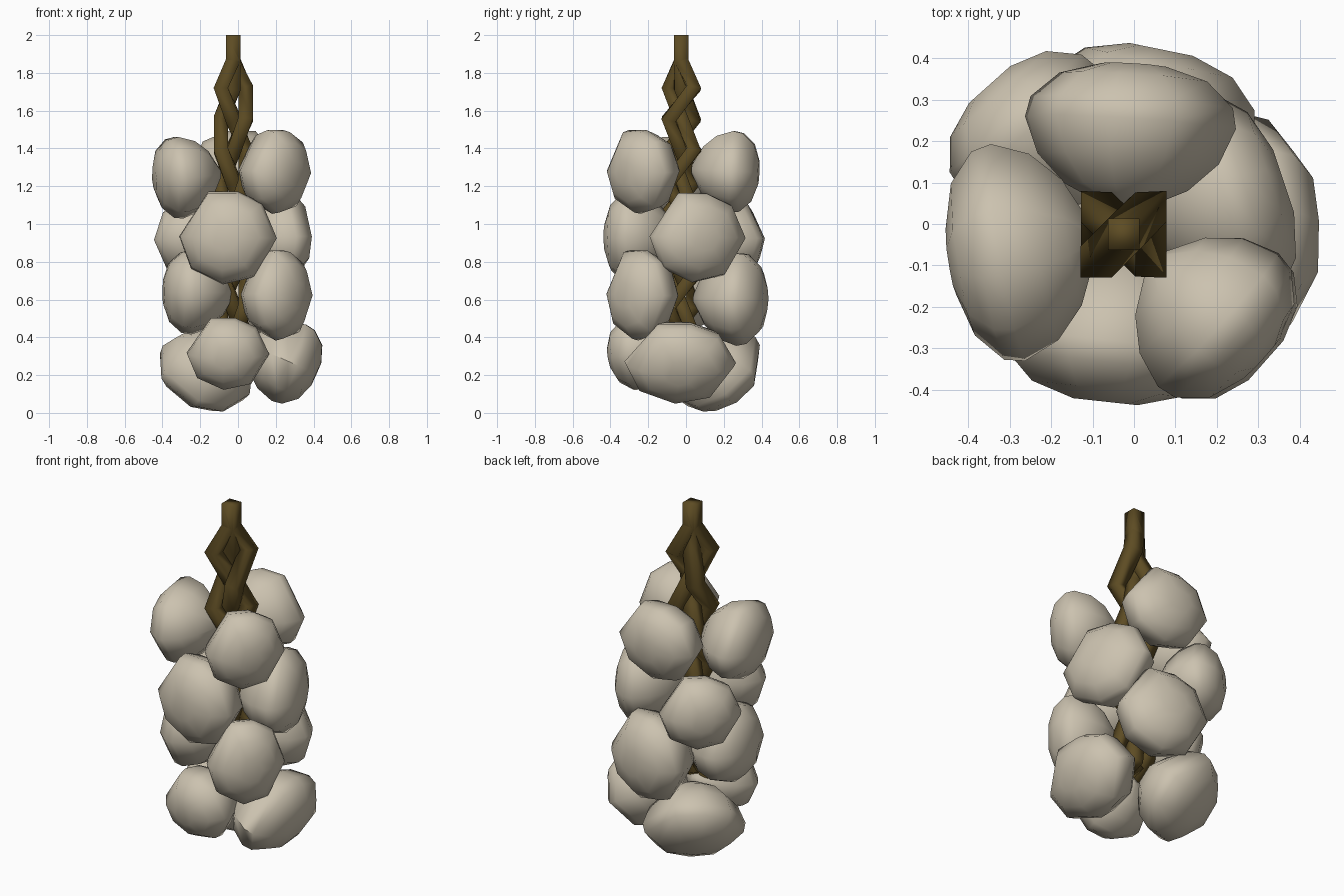
import bpy, bmesh, math
from mathutils import Vector

cube = bpy.data.objects.get("Cube")
if cube:
    bpy.data.objects.remove(cube)


def material(name, rgb):
    m = bpy.data.materials.new(name)
    m.use_nodes = True
    m.diffuse_color = (*rgb, 1)
    m.node_tree.nodes["Principled BSDF"].inputs["Base Color"].default_value = (*rgb, 1)
    return m


CREAM = material("cream_skin", (0.60, 0.54, 0.43))
BROWN = material("dry_stalk", (0.11, 0.072, 0.017))
AXIS = Vector((-0.025, -0.025, 0))


def finish(name, bm, mat, angle):
    bmesh.ops.recalc_face_normals(bm, faces=bm.faces)
    mesh = bpy.data.meshes.new(name)
    bm.to_mesh(mesh)
    bm.free()
    mesh.materials.append(mat)
    ob = bpy.data.objects.new(name, mesh)
    bpy.context.collection.objects.link(ob)
    bpy.ops.object.select_all(action="DESELECT")
    ob.select_set(True)
    bpy.context.view_layer.objects.active = ob
    bpy.ops.object.shade_smooth_by_angle(angle=math.radians(angle))


def loft(bm, rings):
    """Skin a list of equal rings of points and cap both ends."""
    rows = [[bm.verts.new(p) for p in ring] for ring in rings]
    n = len(rows[0])
    for a, b in zip(rows, rows[1:]):
        for i in range(n):
            j = (i + 1) % n
            bm.faces.new((a[i], a[j], b[j], b[i]))
    bm.faces.new(rows[0])
    bm.faces.new(rows[-1])


# Bulb profile along its axis: (distance outwards, radius), narrow neck inside
PROFILE = [(-1.15, 0.1), (-0.8, 0.58), (-0.38, 0.86), (0.15, 1.0),
           (0.45, 0.96), (0.82, 0.7), (1.0, 0.3)]
# Uneven outline of a bulb seen from its outer end
OUTLINE = [(1, -0.02), (0.7, 0.72), (0.2, 0.97), (-0.4, 0.97),
           (-1, 0.02), (-0.76, -0.66), (-0.1, -1), (0.55, -0.84)]


def bulb(name, centre, half_size, tilt):
    depth, width, height = half_size
    centre = Vector(centre)
    flat = centre - AXIS
    flat.z = 0
    flat.normalize()
    side = Vector((-flat.y, flat.x, 0))
    t = math.radians(tilt)
    z = Vector((0, 0, 1))
    out = flat * math.cos(t) - z * math.sin(t)
    up = z * math.cos(t) + flat * math.sin(t)
    bm = bmesh.new()
    loft(bm, [[centre + out * d * depth + side * x * r * width + up * y * r * height
               for x, y in OUTLINE] for d, r in PROFILE])
    finish(name, bm, CREAM, 60)


# Four tiers of three bulbs: centre, half depth, width and height, downward tilt
BULBS = {
    "top_right_bulb": ((-0.28, -0.065, 1.25), (0.165, 0.265, 0.22), 5),
    "top_back_bulb": ((-0.01, 0.22, 1.28), (0.165, 0.255, 0.22), 3),
    "top_front_left_bulb": ((0.185, -0.215, 1.28), (0.165, 0.217, 0.225), 3),
    "upper_front_bulb": ((-0.05, -0.255, 0.93), (0.175, 0.26, 0.25), 0),
    "upper_left_bulb": ((0.2, 0.05, 0.93), (0.17, 0.265, 0.24), 0),
    "upper_back_right_bulb": ((-0.235, 0.21, 0.92), (0.17, 0.222, 0.205), 0),
    "middle_right_bulb": ((-0.22, -0.04, 0.64), (0.175, 0.25, 0.225), 0),
    "middle_back_bulb": ((0.03, 0.245, 0.605), (0.18, 0.26, 0.25), 0),
    "middle_front_left_bulb": ((0.195, -0.22, 0.625), (0.165, 0.212, 0.242), 0),
    "bottom_left_bulb": ((0.245, -0.03, 0.28), (0.185, 0.295, 0.225), 24),
    "bottom_front_bulb": ((-0.05, -0.235, 0.32), (0.175, 0.22, 0.195), 10),
    "bottom_back_right_bulb": ((-0.16, 0.155, 0.24), (0.18, 0.275, 0.25), 42),
}
for name, spec in BULBS.items():
    bulb(name, *spec)

# Three stalks plaited along a figure of eight, gathered at the top
CYCLE = [(1, 1), (1, -1), (0, 0), (-1, 1), (-1, -1), (0, 0)]
REACH, HALF, STEP = 0.066, 0.038, 0.165


def stalk(name, phase):
    path = [AXIS + Vector((0, 0, 2.0)), AXIS + Vector((0, 0, 1.86))]
    for k in range(9):
        x, y = CYCLE[(phase + k) % len(CYCLE)]
        path.append(AXIS + Vector((x * REACH, y * REACH, 1.72 - k * STEP)))
    rings = []
    for i, p in enumerate(path):
        # Square section kept across the direction of the stalk
        run = path[i] - path[i + 1] if i == 0 else path[i - 1] - path[min(i + 1, len(path) - 1)]
        run.normalize()
        u = Vector((1, 0, 0))
        u = (u - run * u.dot(run)).normalized()
        v = run.cross(u)
        rings.append([p + (u * a + v * b) * HALF
                      for a, b in ((1, 1), (-1, 1), (-1, -1), (1, -1))])
    bm = bmesh.new()
    loft(bm, rings)
    finish(name, bm, BROWN, 100)


for label, phase in (("first", 0), ("second", 2), ("third", 4)):
    stalk(label + "_plaited_stalk", phase)
